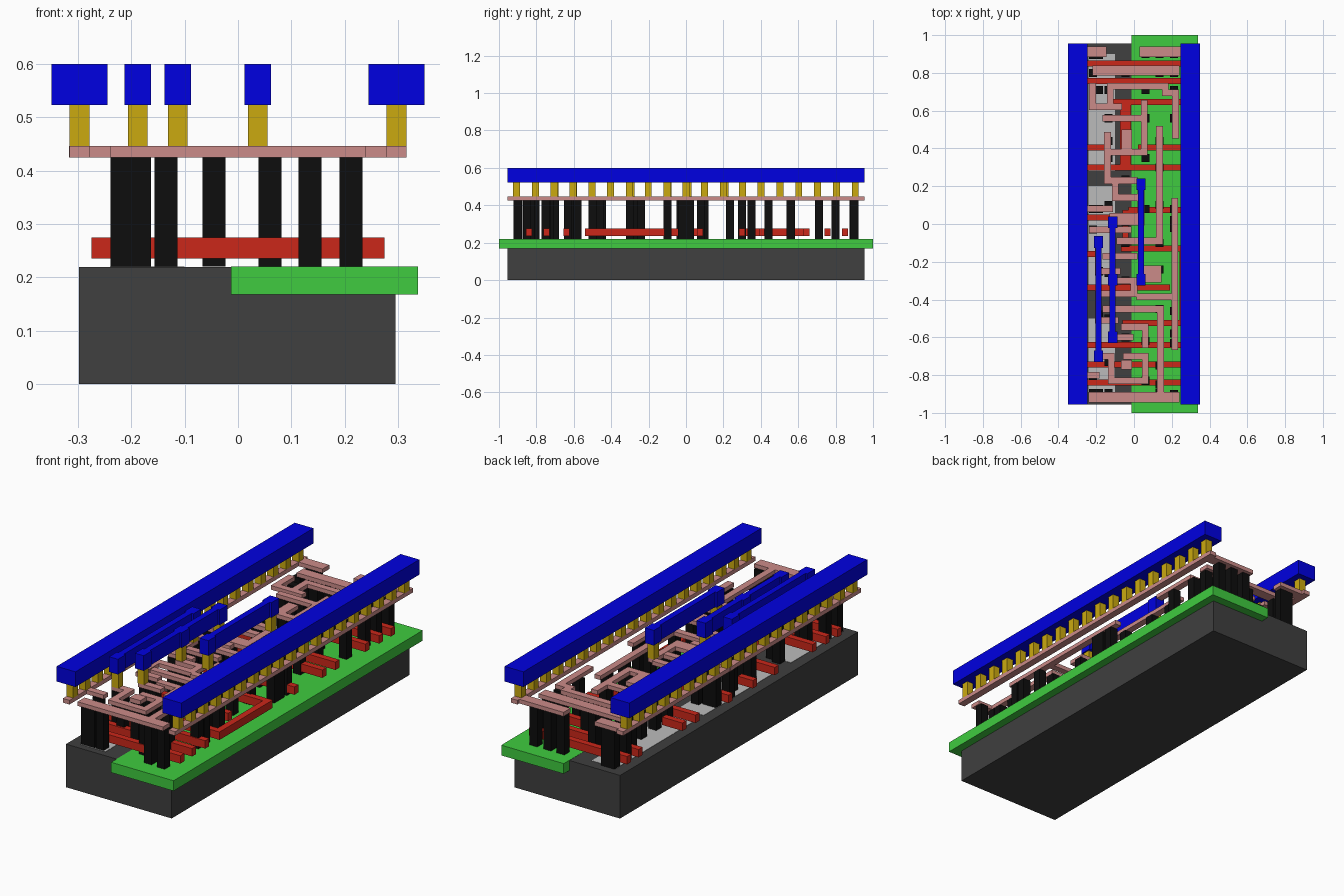
import bpy, bmesh


def material(name, rgb):
    m = bpy.data.materials.new(name)
    m.diffuse_color = (*rgb, 1)
    return m


def layer(name, boxes, z0, z1, mat):
    """One object made of boxes (x0, x1, y0, y1) between two heights."""
    bm = bmesh.new()
    for x0, x1, y0, y1 in boxes:
        r = bmesh.ops.create_cube(bm, size=1)
        for v in r["verts"]:
            v.co = ((x0 + x1) / 2 + v.co.x * (x1 - x0),
                    (y0 + y1) / 2 + v.co.y * (y1 - y0),
                    (z0 + z1) / 2 + v.co.z * (z1 - z0))
    me = bpy.data.meshes.new(name)
    bm.to_mesh(me)
    bm.free()
    me.materials.append(mat)
    ob = bpy.data.objects.new(name, me)
    bpy.context.collection.objects.link(ob)
    return ob


def wire(pts, w):
    """Boxes following an axis-aligned path."""
    h = w / 2
    return [(min(a[0], b[0]) - h, max(a[0], b[0]) + h,
             min(a[1], b[1]) - h, max(a[1], b[1]) + h)
            for a, b in zip(pts, pts[1:])]


def pad(x, y, s):
    return (x - s / 2, x + s / 2, y - s / 2, y + s / 2)


dark = material("substrate_grey", (0.05, 0.05, 0.05))
green = material("well_green", (0.05, 0.6, 0.05))
pale = material("diffusion_grey", (0.5, 0.5, 0.5))
red = material("gate_red", (0.6, 0.02, 0.01))
black = material("contact_black", (0.004, 0.004, 0.004))
pink = material("local_pink", (0.6, 0.26, 0.25))
gold = material("via_gold", (0.6, 0.4, 0.005))
blue = material("metal_blue", (0.0, 0.0, 0.75))

# Base block, well slab and diffusion patches
layer("substrate", [(-0.298, 0.296, -0.955, 0.955)], 0, 0.219, dark)
layer("well", [(-0.013, 0.338, -1, 1)], 0.168, 0.22, green)
layer("diffusion", [(-0.24, -0.1, -0.92, -0.5), (-0.24, -0.1, -0.35, 0.2),
                    (-0.24, -0.1, 0.28, 0.9)], 0.21, 0.2205, pale)

# Gate strips: y, x start, x end
gates = [(0.85, -0.275, 0.275), (0.757, -0.275, 0.275), (0.645, -0.11, 0.275),
         (0.405, -0.275, -0.16), (0.405, 0.02, 0.275), (0.30, -0.275, 0.275),
         (0.075, -0.03, 0.275), (0.035, -0.275, -0.1), (-0.13, -0.07, 0.275),
         (-0.16, -0.275, -0.19), (-0.335, -0.275, 0.19), (-0.525, -0.06, 0.275),
         (-0.64, -0.275, 0.275), (-0.745, -0.275, 0.275), (-0.84, -0.275, 0.275)]
strips = [(a, b, y - 0.016, y + 0.016) for y, a, b in gates]
strips += [(0.242, 0.275, -0.525, -0.13), (-0.075, -0.015, 0.29, 0.645),
           (-0.06, -0.03, -0.13, 0.075)]
layer("gate_strips", strips, 0.235, 0.275, red)

# Local wiring paths
nets = [
    [(-0.22, 0.73), (-0.22, 0.62), (-0.08, 0.62)],
    [(-0.125, 0.64), (-0.125, 0.73), (0.165, 0.73), (0.165, 0.695), (0.22, 0.695), (0.22, 0.47)],
    [(-0.15, 0.56), (0.055, 0.56)],
    [(0.055, 0.64), (0.055, 0.38), (-0.14, 0.38)],
    [(-0.14, 0.47), (-0.14, 0.23), (0.0, 0.23)],
    [(0.135, 0.50), (0.135, -0.09), (-0.075, -0.09)],
    [(-0.1, 0.23), (-0.1, 0.14), (0.0, 0.14)],
    [(-0.3, 0.08), (-0.13, 0.08)],
    [(0.037, 0.21), (0.037, 0.04), (-0.113, 0.01)],
    [(0.215, 0.12), (0.215, -0.65)],
    [(-0.22, -0.03), (-0.03, -0.03)],
    [(-0.15, -0.17), (0.0, -0.17)],
    [(-0.19, -0.09), (-0.19, -0.25), (-0.09, -0.25)],
    [(-0.113, -0.3), (0.0, -0.3), (0.0, -0.37), (-0.19, -0.37), (-0.19, -0.51), (-0.1, -0.51)],
    [(0.03, -0.385), (0.215, -0.385)],
    [(-0.15, -0.45), (0.14, -0.45), (0.14, -0.92)],
    [(-0.05, -0.545), (0.06, -0.545), (0.06, -0.64)],
    [(-0.113, -0.6), (-0.02, -0.6)],
    [(-0.19, -0.7), (-0.12, -0.7), (-0.12, -0.83), (0.06, -0.83), (0.06, -0.7), (-0.04, -0.7)],
    [(-0.3, -0.8), (-0.2, -0.8)],
]
wires = [box for net in nets for box in wire(net, 0.035)]
wires += [(-0.316, -0.145, 0.885, 0.94), (0.03, 0.316, 0.885, 0.94),
          (-0.22, 0.24, 0.785, 0.84), (-0.065, -0.01, 0.39, 0.5),
          (0.04, 0.145, -0.31, -0.22), (-0.07, -0.01, -0.77, -0.72),
          (-0.24, 0.24, -0.945, -0.89)]
wires += [(s * 0.2975 - 0.0185, s * 0.2975 + 0.0185, -0.955, 0.955) for s in (-1, 1)]
layer("local_wiring", wires, 0.425, 0.446, pink)

# Contact posts, grouped by column x
posts = {
    -0.218: (-0.895, -0.805, -0.03, 0.08, 0.8, 0.895),
    -0.185: (-0.895, -0.7, -0.48, -0.25, -0.1, 0.08, 0.71, 0.895),
    -0.135: (-0.895, -0.73, -0.5, -0.26, 0.1, 0.35, 0.44, 0.56, 0.71),
    -0.045: (-0.745, -0.6, -0.3, -0.1, 0.01, 0.235, 0.44, 0.8),
    0.06: (-0.83, -0.62, -0.26, 0.08, 0.35, 0.56, 0.71, 0.9),
    0.135: (-0.895, -0.85, -0.75, -0.45, -0.24, -0.1, 0.1, 0.3, 0.44, 0.8, 0.9),
    0.212: (-0.9, -0.63, -0.58, -0.46, -0.02, 0.02, 0.08, 0.56, 0.71, 0.8, 0.9),
}
layer("contact_posts", [pad(x, y, 0.043) for x, ys in posts.items() for y in ys],
      0.22, 0.426, black)

# Upper straps: x with the y of each via
straps = {-0.188: (-0.70, -0.095), -0.113: (-0.60, -0.295, 0.01), 0.037: (-0.295, 0.21)}
vias = [pad(s * 0.2975, -0.906 + 0.1006 * i, 0.037) for s in (-1, 1) for i in range(19)]
vias += [pad(x, y, 0.037) for x, ys in straps.items() for y in ys]
layer("vias", vias, 0.445, 0.526, gold)

# Power rails and straps on top
for s, n in ((-1, "left_rail"), (1, "right_rail")):
    layer(n, [(s * 0.2975 - 0.0525, s * 0.2975 + 0.0525, -0.955, 0.955)], 0.523, 0.6, blue)
for i, (x, ys) in enumerate(straps.items()):
    ends = [(x - 0.025, x + 0.025, y - 0.031, y + 0.031) for y in ys]
    layer(f"strap_{i + 1}", ends + wire([(x, ys[0]), (x, ys[-1])], 0.031), 0.523, 0.6, blue)
